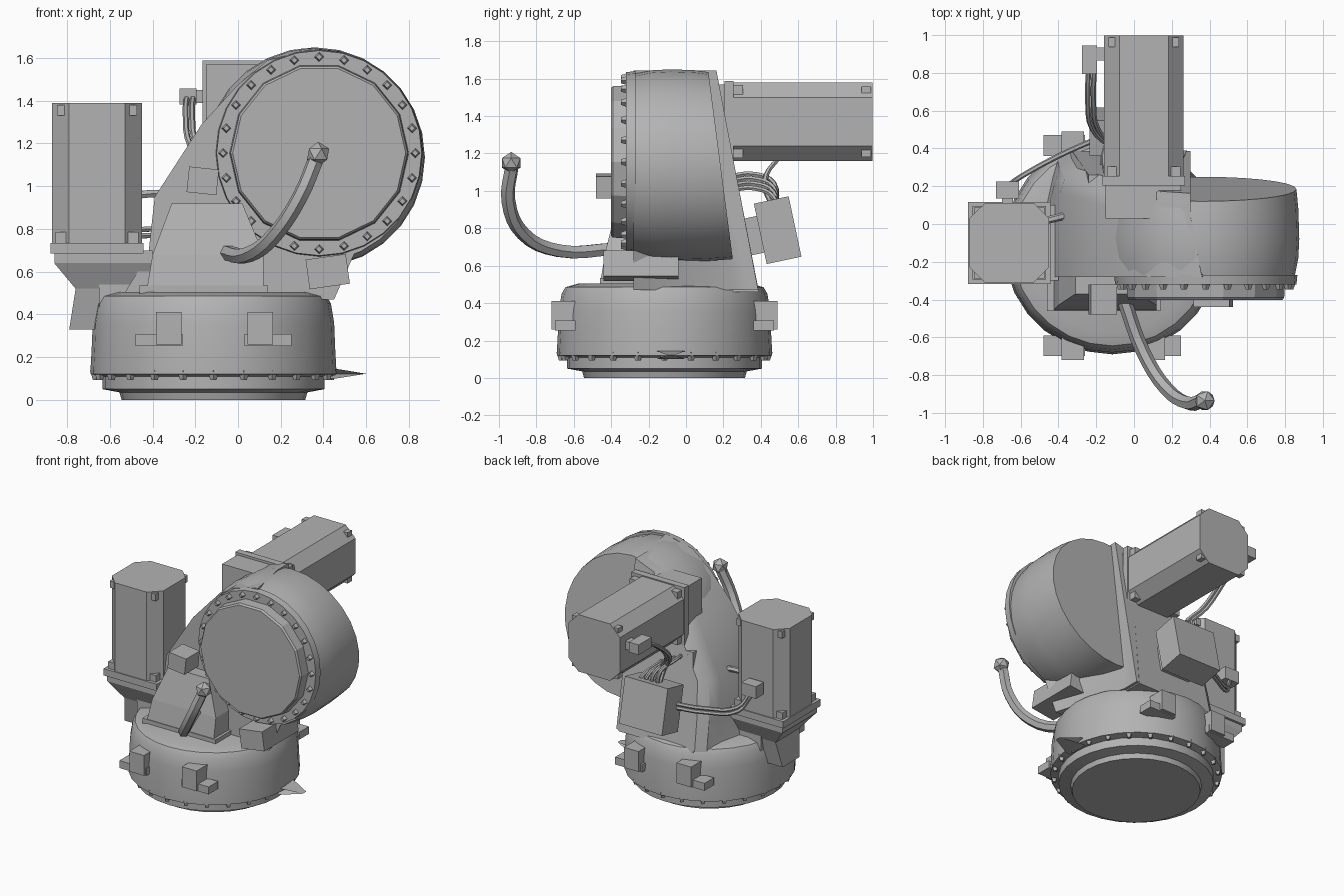
import bpy, bmesh, math
from mathutils import Vector, Matrix

if "Cube" in bpy.data.objects:
    bpy.data.objects.remove(bpy.data.objects["Cube"], do_unlink=True)

grey = bpy.data.materials.new("plain_grey")
grey.use_nodes = True
grey.diffuse_color = (0.45, 0.45, 0.45, 1)
grey.node_tree.nodes["Principled BSDF"].inputs["Base Color"].default_value = (0.45, 0.45, 0.45, 1)


def add_object(name, mesh, smooth=False):
    obj = bpy.data.objects.new(name, mesh)
    bpy.context.collection.objects.link(obj)
    mesh.materials.clear()
    mesh.materials.append(grey)
    if smooth:
        bpy.ops.object.select_all(action='DESELECT')
        obj.select_set(True)
        bpy.context.view_layer.objects.active = obj
        bpy.ops.object.shade_smooth_by_angle(angle=math.radians(32))
    return obj


def finish(name, bm, smooth=False):
    bmesh.ops.recalc_face_normals(bm, faces=bm.faces)
    mesh = bpy.data.meshes.new(name)
    bm.to_mesh(mesh)
    bm.free()
    return add_object(name, mesh, smooth)


def loft(name, rings, smooth=False):
    """Skin a list of equal point rings and cap both ends."""
    bm = bmesh.new()
    loops = [[bm.verts.new(p) for p in ring] for ring in rings]
    n = len(loops[0])
    for a, b in zip(loops, loops[1:]):
        for i in range(n):
            j = (i + 1) % n
            bm.faces.new((a[i], a[j], b[j], b[i]))
    bm.faces.new(loops[0])
    bm.faces.new(loops[-1])
    return finish(name, bm, smooth)


def circle(r, n):
    return [(r * math.cos(math.tau * i / n), r * math.sin(math.tau * i / n)) for i in range(n)]


def rect(x0, x1, y0, y1, z):
    return [(x0, y0, z), (x1, y0, z), (x1, y1, z), (x0, y1, z)]


def block(name, centre, size, turn=0, axis='Z'):
    bm = bmesh.new()
    m = Matrix.Translation(centre) @ Matrix.Rotation(math.radians(turn), 4, axis) @ Matrix.Diagonal((*size, 1))
    bmesh.ops.create_cube(bm, size=1, matrix=m)
    return finish(name, bm)


def tube(name, points, radius, sides=1):
    curve = bpy.data.curves.new(name, 'CURVE')
    curve.dimensions = '3D'
    curve.bevel_depth, curve.bevel_resolution = radius, sides
    curve.use_fill_caps = True
    curve.resolution_u = 4
    spline = curve.splines.new('BEZIER')
    spline.bezier_points.add(len(points) - 1)
    for bp, p in zip(spline.bezier_points, points):
        bp.co = p
        bp.handle_left_type = bp.handle_right_type = 'AUTO'
    temp = bpy.data.objects.new(name + "_path", curve)
    bpy.context.collection.objects.link(temp)
    deps = bpy.context.evaluated_depsgraph_get()
    mesh = bpy.data.meshes.new_from_object(temp.evaluated_get(deps))
    bpy.data.objects.remove(temp, do_unlink=True)
    return add_object(name, mesh, True)


def studs(name, place, count, radius):
    """Ring of small four-sided bolt heads; place(angle) gives (point, axis)."""
    bm = bmesh.new()
    for i in range(count):
        p, axis = place(math.tau * i / count)
        m = Matrix.Translation(p) @ Vector(axis).to_track_quat('Z', 'Y').to_matrix().to_4x4()
        bmesh.ops.create_cone(bm, segments=4, radius1=radius, radius2=radius * 0.5,
                              depth=radius * 1.6, cap_ends=True, matrix=m)
    return finish(name, bm)


# Round turntable base
BX, BY = -0.115, -0.115
base_profile = [(0.43, 0), (0.44, 0.035), (0.52, 0.05), (0.52, 0.11), (0.575, 0.12), (0.575, 0.15),
                (0.57, 0.24), (0.565, 0.36), (0.55, 0.45), (0.53, 0.485), (0.46, 0.505)]
loft("base_turntable", [[(BX + x, BY + y, z) for x, y in circle(r, 28)] for r, z in base_profile], True)
studs("base_bolts", lambda a: ((BX + 0.55 * math.cos(a), BY + 0.55 * math.sin(a), 0.115), (0, 0, -1)), 24, 0.028)
loft("base_tab", [rect(0.42, 0.46, -0.16, 0.0, 0.10), rect(0.42, 0.6, -0.1, -0.06, 0.122),
                  rect(0.42, 0.46, -0.16, 0.0, 0.145)])

# L-shaped lugs on the base, front and back, mirrored sideways
for side, sx in (("right", -1), ("left", 1)):
    for end, sy in (("front", -1), ("back", 1)):
        block(f"{end}_{side}_lug", (BX + sx * 0.215 + 0.005, BY + sy * 0.54, 0.335), (0.12, 0.13, 0.15))
        block(f"{end}_{side}_lug_foot", (BX + sx * 0.255, BY + sy * 0.53, 0.28), (0.22, 0.11, 0.055))

# Leaning arm casting: back face slopes to the base, back left edge rounded, right side drawn in
arm = [(-0.55, 0.47), (-0.42, 0.68), (-0.39, 0.95), (-0.17, 1.29), (0, 1.475), (0.14, 1.59),
       (0.36, 1.645), (0.62, 1.3), (0.56, 0.72), (0.45, 0.47)]


def arm_ring(inset, depth):
    return [(min(max(x, -0.43) + inset * (x < 0.1), 0.3), 0.475 - 0.19 * z - depth, z) for x, z in arm]


loft("arm_casting", [[(x, -0.28, z) for x, z in arm], arm_ring(0, 0.13), arm_ring(0.025, 0.05),
                     arm_ring(0.09, 0)], True)
loft("arm_back_rib", [rect(-0.33, 0.28, 0.0, 0.39, 0.46), rect(-0.24, 0.22, 0.0, 0.26, 1.13)])

# Big shoulder drum: ring radius and depth, back edge sheared
DX, DZ = 0.36, 1.135


def drum_ring(r, y, cx=DX, cz=DZ, shear=0, n=28):
    return [(cx + x, y - shear * z, cz + z) for x, z in circle(r, n)]


loft("shoulder_drum", [drum_ring(0.49, -0.28), drum_ring(0.51, -0.18), drum_ring(0.515, -0.08),
                       drum_ring(0.51, 0.08, shear=0.06), drum_ring(0.5, 0.185, shear=0.13)], True)
loft("drum_flange", [drum_ring(0.485, -0.27, 0.38, 1.155), drum_ring(0.48, -0.32, 0.38, 1.155)], True)
loft("drum_cover", [drum_ring(0.42, -0.31, 0.38, 1.155, n=14), drum_ring(0.415, -0.39, 0.38, 1.155, n=14),
                    drum_ring(0.405, -0.402, 0.38, 1.155, n=14)])
studs("drum_bolts", lambda a: ((0.38 + 0.45 * math.cos(a), -0.325, 1.155 + 0.45 * math.sin(a)), (0, -1, 0)),
      24, 0.028)

# Stop blocks at the drum rim
block("upper_stop", (-0.165, -0.4, 1.025), (0.14, 0.16, 0.12), 6, 'Y')
block("lower_stop", (0.42, -0.24, 0.6), (0.19, 0.4, 0.14), -8, 'Y')

# Sloped front housing
loft("front_housing", [rect(-0.43, 0.12, -0.46, -0.2, 0.5), rect(-0.4, 0.12, -0.43, -0.2, 0.68),
                       rect(-0.31, 0.02, -0.37, -0.2, 0.92)])
block("front_housing_foot", (-0.16, -0.33, 0.515), (0.6, 0.26, 0.04))


# Motors: chamfered square bodies with a mounting plate and corner blocks
def octagon(h, c):
    return [(h, -h + c), (h, h - c), (h - c, h), (-h + c, h),
            (-h, h - c), (-h, -h + c), (-h + c, -h), (h - c, -h)]


def motor(name, matrix, length):
    h = 0.21
    body = loft(name + "_body", [[(x, y, z) for x, y in octagon(h, 0.08)] for z in (0, length)])
    plate = block(name + "_mounting_plate", (0, 0, 0.005), (0.435, 0.435, 0.05))
    parts = [body, plate]
    for sx in (-1, 1):
        for sy in (-1, 1):
            parts.append(block(name + "_corner_block", (sx * 0.155, sy * 0.155, 0.05), (0.08, 0.08, 0.06)))
            parts.append(block(name + "_end_screw", (sx * 0.16, sy * 0.16, length - 0.035), (0.055, 0.055, 0.05)))
    for p in parts:
        p.data.transform(matrix)


motor("upright_motor", Matrix.Translation((-0.66, -0.1, 0.705)), 0.685)
motor("rear_motor", Matrix.Translation((0.052, 0.225, 1.37)) @ Matrix.Rotation(-math.pi / 2, 4, 'X'), 0.773)
block("rear_motor_seat", (0.05, 0.12, 1.37), (0.4, 0.18, 0.4))

# Bracket carrying the upright motor
loft("motor_bracket", [rect(-0.79, -0.45, -0.2, 0.0, 0.33), rect(-0.76, -0.4, -0.24, 0.04, 0.52),
                       rect(-0.86, -0.4, -0.3, 0.1, 0.64), rect(-0.86, -0.4, -0.3, 0.1, 0.7)])
block("motor_bracket_web", (-0.5, -0.1, 0.56), (0.3, 0.3, 0.26))

# Tilted junction box behind the arm
block("junction_box", (-0.06, 0.49, 0.79), (0.35, 0.19, 0.33), 12, 'X')
block("junction_box_mount", (-0.06, 0.36, 0.76), (0.24, 0.16, 0.2), 12, 'X')

# Curved handle with a ball end
tube("curved_handle", [(-0.06, -0.38, 0.69), (0.05, -0.68, 0.68), (0.17, -0.87, 0.77),
                       (0.29, -0.95, 0.95), (0.37, -0.93, 1.14)], 0.038)
bm = bmesh.new()
bmesh.ops.create_icosphere(bm, subdivisions=1, radius=0.058, matrix=Matrix.Translation((0.375, -0.935, 1.15)))
finish("handle_ball", bm)

# Plugs and cables
block("rear_motor_plug", (-0.235, 0.87, 1.42), (0.08, 0.15, 0.075))
block("rear_motor_plug_neck", (-0.175, 0.9, 1.42), (0.08, 0.07, 0.06))
block("upright_motor_plug", (-0.67, 0.18, 0.95), (0.12, 0.09, 0.09))
block("upright_motor_plug_neck", (-0.67, 0.13, 0.95), (0.06, 0.1, 0.06))
for i in range(2):
    d = 0.03 * i
    tube("rear_motor_cable", [(-0.24 + d, 0.82, 1.42), (-0.245 + d, 0.68, 1.34), (-0.22 + d, 0.5, 1.18),
                              (-0.12 + d, 0.42, 1.04), (-0.1 + d, 0.46, 0.92)], 0.014)
    tube("upright_motor_cable", [(-0.67, 0.2, 0.93 - d), (-0.6, 0.25, 0.82 - d), (-0.4, 0.36, 0.8 - d),
                                 (-0.2, 0.45, 0.82 - d)], 0.014)
for i in range(4):
    d = 0.05 * i
    tube("looped_cable", [(-0.14 + d, 0.24, 1.08 - d / 2), (-0.16 + d, 0.36, 1.09 - d / 2),
                          (-0.12 + d, 0.47, 1.04 - d / 2), (-0.1 + d, 0.48, 0.9)], 0.014)
tube("side_cable", [(-0.46, 0.02, 0.96), (-0.38, 0.04, 0.965), (-0.3, 0.06, 0.95)], 0.02)
